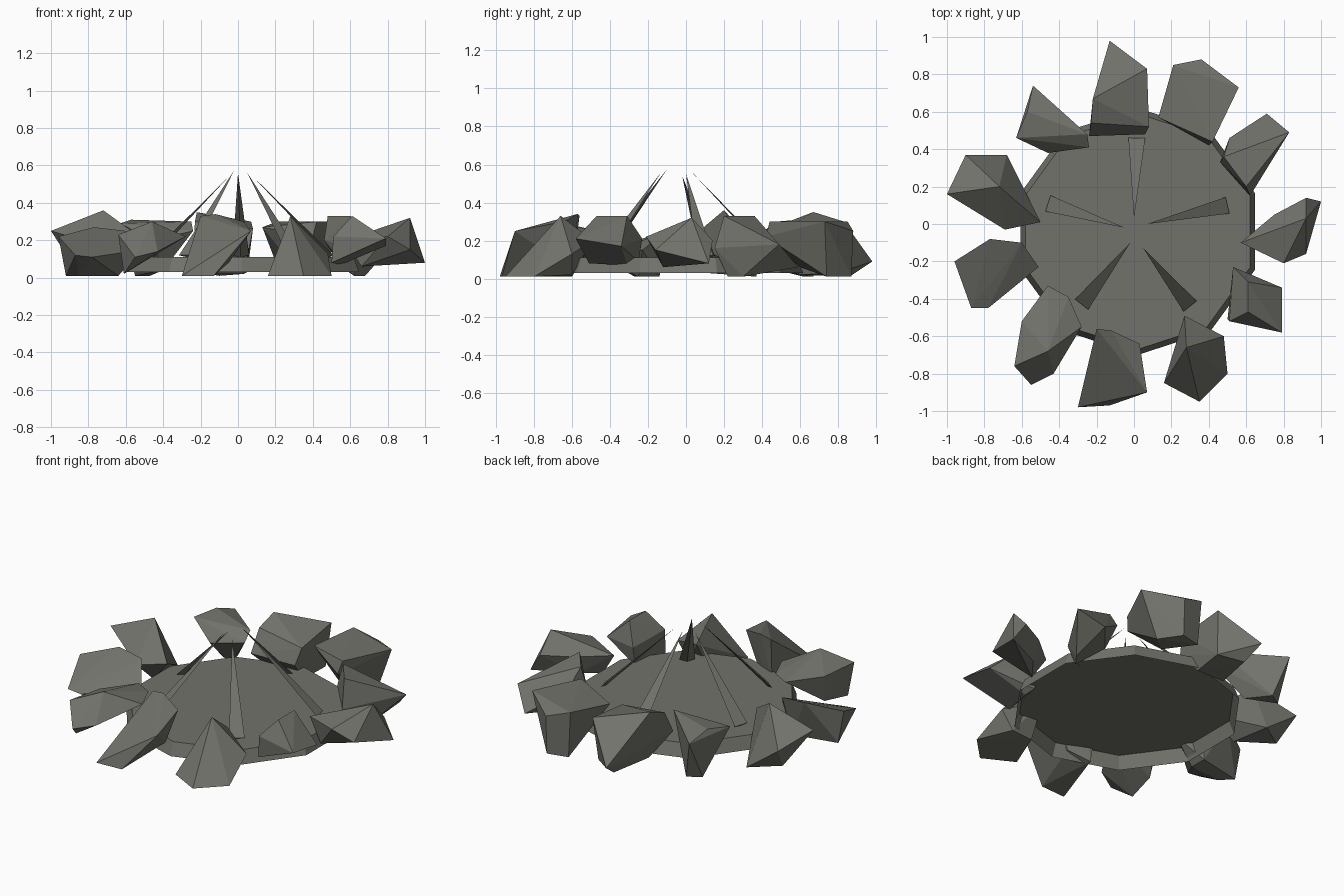
import bpy
import bmesh
import math
from mathutils import Vector

default_cube = bpy.data.objects.get("Cube")
if default_cube:
    bpy.data.objects.remove(default_cube, do_unlink=True)

# One warm grey stone colour for everything
stone = bpy.data.materials.new("warm_grey_stone")
stone.use_nodes = True
STONE_COLOUR = (.17, .17, .15, 1)
stone.diffuse_color = STONE_COLOUR
stone.node_tree.nodes["Principled BSDF"].inputs["Base Color"].default_value = STONE_COLOUR


def finish(name, bm):
    """Turn a bmesh into a flat shaded stone object."""
    bmesh.ops.recalc_face_normals(bm, faces=bm.faces)
    mesh = bpy.data.meshes.new(name)
    bm.to_mesh(mesh)
    bm.free()
    mesh.materials.append(stone)
    part = bpy.data.objects.new(name, mesh)
    bpy.context.collection.objects.link(part)
    return part


def hull(name, crown, foot):
    """Chipped solid wrapped round its upper corners and its foot."""
    bm = bmesh.new()
    for point in crown + foot:
        bm.verts.new(point)
    result = bmesh.ops.convex_hull(bm, input=bm.verts)
    spare = {item for item in result["geom_interior"] + result["geom_unused"]
             if isinstance(item, bmesh.types.BMVert)}
    bmesh.ops.delete(bm, geom=list(spare), context="VERTS")
    bmesh.ops.dissolve_limit(bm, angle_limit=math.radians(2),
                             verts=bm.verts, edges=bm.edges)
    return finish(name, bm)


def spike(name, base, tip, width=.045, depth=.015):
    """Thin leaning blade with a triangular section."""
    base, tip = Vector(base), Vector(tip)
    along = (tip - base).normalized()
    side = along.cross(Vector((0, 0, 1))).normalized()
    under = side.cross(along) * depth
    if under.z > 0:
        under.negate()
    hull(name, [tip], [base + side * width, base - side * width, base + under])


# Ten sided hearth slab, a shell open underneath
slab = bmesh.new()
rings = []
for radius, height in ((.66, .03), (.63, .11)):
    ring = []
    for i in range(10):
        angle = math.tau * i / 10 + math.pi / 10
        ring.append(slab.verts.new((.02 + radius * math.cos(angle),
                                    -.04 + radius * math.sin(angle), height)))
    rings.append(ring)
lower, upper = rings
slab.faces.new(upper)
for i in range(10):
    j = (i + 1) % 10
    slab.faces.new((lower[i], lower[j], upper[j], upper[i]))
finish("hearth_slab", slab)

# Ring of stones, clockwise from the back
hull("back_rock",
     [(-.13, .98, .09), (.07, .83, .3), (-.22, .67, .35),
      (.08, .52, .26), (-.23, .54, .3), (-.24, .47, .16), (.06, .48, .16)],
     [(-.1, .86, .01), (.05, .8, .03), (-.16, .6, .02), (.03, .6, .02)])
hull("back_left_rock",
     [(.21, .85, .3), (.36, .88, .25), (.56, .73, .3),
      (.42, .44, .3), (.13, .57, .27), (.4, .42, .22)],
     [(.23, .84, .01), (.36, .87, .01), (.45, .74, .01), (.3, .6, .06)])
hull("left_back_rock",
     [(.6, .2, .33), (.48, .36, .33), (.51, .46, .2),
      (.71, .59, .06), (.83, .49, .18), (.62, .15, .16), (.46, .33, .2)],
     [(.62, .22, .01), (.68, .3, .01), (.55, .4, .06)])
hull("left_rock",
     [(.57, -.1, .2), (.8, -.21, .22), (.92, .03, .32),
      (.92, .14, .2), (.92, -.16, .15), (.75, .05, .2)],
     [(1, .12, .08), (.66, -.12, .06), (.75, 0, .08)])
hull("left_front_rock",
     [(.53, -.23, .21), (.61, -.31, .33), (.61, -.47, .33),
      (.79, -.34, .17), (.79, -.58, .21), (.51, -.52, .22)],
     [(.5, -.51, .08), (.53, -.25, .09), (.55, -.31, .07)])
hull("front_left_rock",
     [(.27, -.49, .2), (.28, -.66, .33), (.48, -.6, .13)],
     [(.5, -.8, .01), (.35, -.95, .01), (.16, -.85, .01), (.26, -.6, .01), (.4, -.6, .02)])
hull("front_rock",
     [(-.2, -.56, .33), (-.12, -.57, .34), (.03, -.64, .3), (.07, -.9, .25)],
     [(-.13, -.97, .01), (-.3, -.98, .01), (-.18, -.6, .03), (-.05, -.65, .08)])
hull("front_right_rock",
     [(-.46, -.33, .22), (-.35, -.39, .22), (-.28, -.55, .22),
      (-.6, -.52, .22), (-.64, -.76, .23), (-.46, -.68, .3)],
     [(-.55, -.86, .11), (-.43, -.8, .14), (-.61, -.74, .02), (-.58, -.55, .05)])
hull("right_front_rock",
     [(-.96, -.2, .22), (-.77, -.08, .27), (-.6, -.1, .25),
      (-.51, -.23, .15), (-.78, -.45, .11), (-.87, -.45, .12)],
     [(-.92, -.2, .01), (-.85, -.27, .01), (-.64, -.25, .01), (-.64, -.14, .01)])
hull("right_rock",
     [(-1, .16, .25), (-.72, .2, .36), (-.5, .01, .2), (-.69, -.03, .16), (-.9, .37, .17)],
     [(-.68, .37, .01), (-.85, .25, .02), (-.66, .1, .03)])
hull("right_back_rock",
     [(-.54, .74, .26), (-.63, .46, .29), (-.57, .6, .31),
      (-.25, .48, .3), (-.24, .41, .25), (-.46, .38, .2)],
     [(-.47, .67, .01), (-.55, .62, .01), (-.4, .5, .04)])

# Five blades leaning together over the slab
spike("back_spike", (.015, .46, .12), (0, .03, .56))
spike("left_spike", (.5, .1, .12), (.07, 0, .55))
spike("front_left_spike", (.3, -.44, .12), (.05, -.13, .56))
spike("front_right_spike", (-.28, -.43, .12), (-.02, -.1, .575))
spike("right_spike", (-.46, .11, .12), (-.05, -.02, .54))
